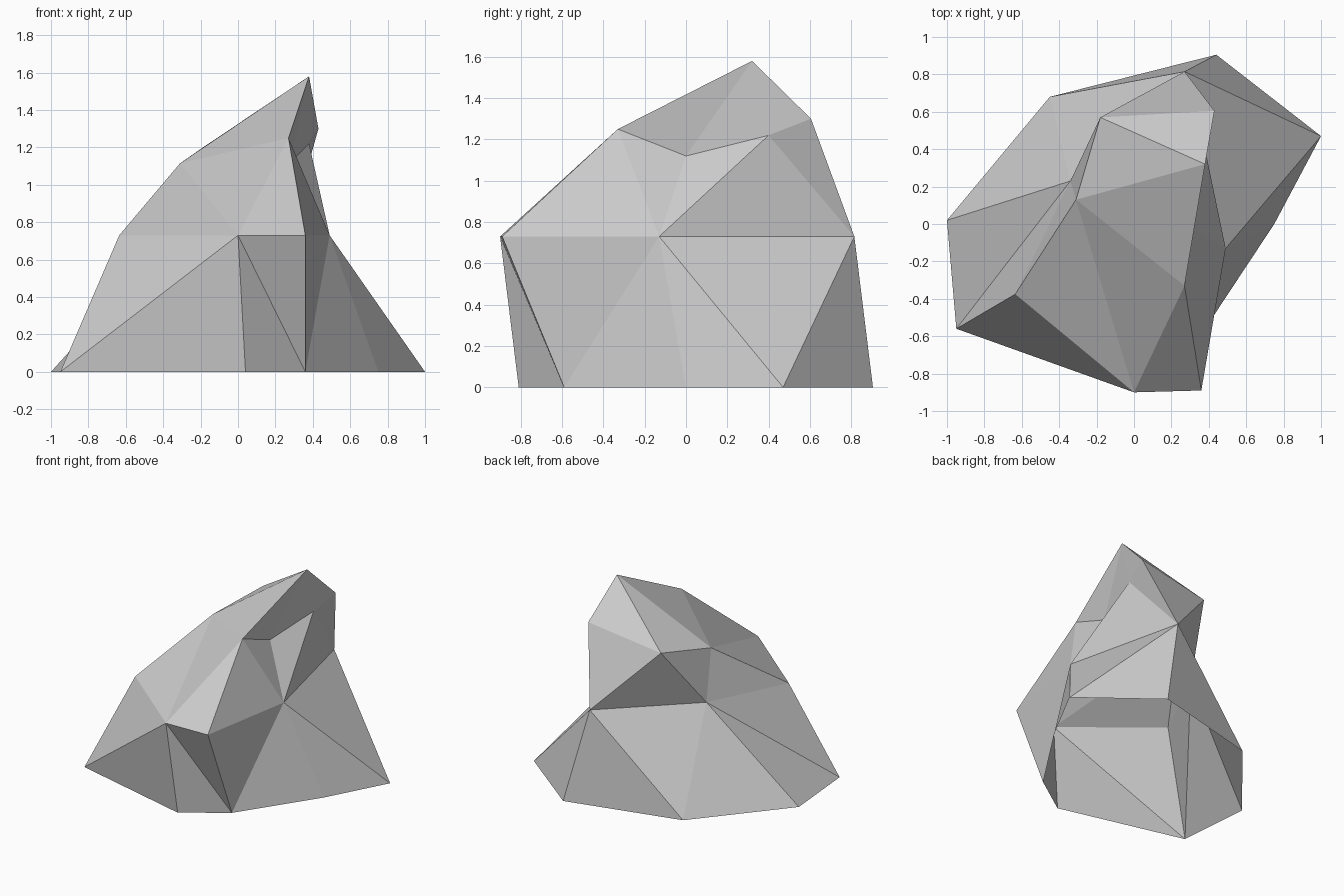
import bpy
import bmesh

default_cube = bpy.data.objects.get("Cube")
if default_cube:
    bpy.data.objects.remove(default_cube, do_unlink=True)

# One plain stone colour
stone = bpy.data.materials.new("stone_grey")
stone.use_nodes = True
colour = (0.6, 0.6, 0.6, 1.0)
stone.diffuse_color = colour
shader = next(n for n in stone.node_tree.nodes if n.type == "BSDF_PRINCIPLED")
shader.inputs["Base Color"].default_value = colour
shader.inputs["Roughness"].default_value = 0.9

# Rock cross-sections, each counter-clockwise from the front left corner
ground_outline = [(0.36, -0.59), (0.75, 0), (1, 0.47), (0.44, 0.905),
                  (-0.45, 0.68), (-1, 0.02), (-0.95, -0.56), (0.04, -0.81)]
shoulder_outline = [(0.36, -0.89), (0.49, -0.13), (0.27, 0.815),
                    (-0.34, 0.23), (-0.635, -0.375), (0, -0.9)]
shoulder_height = 0.73
crown_points = [(0.27, -0.33, 1.25), (0.28, 0, 1.12), (0.38, 0.4, 1.22),
                (0.43, 0.605, 1.3), (-0.18, 0.57, 1.205), (-0.31, 0.13, 1.115)]
peak_point = (0.38, 0.32, 1.58)


def add_ring(bm, points):
    return [bm.verts.new(p) for p in points]


def stitch(bm, lower, upper, steps):
    """Join two rings with triangles; each step advances the lower (L) or upper (U) ring."""
    i = j = 0
    for step in steps:
        low, high = lower[i % len(lower)], upper[j % len(upper)]
        if step == "L":
            i += 1
            bm.faces.new((low, lower[i % len(lower)], high))
        else:
            j += 1
            bm.faces.new((low, upper[j % len(upper)], high))


bm = bmesh.new()
ground = add_ring(bm, [(x, y, 0) for x, y in ground_outline])
shoulder = add_ring(bm, [(x, y, shoulder_height) for x, y in shoulder_outline])
crown = add_ring(bm, crown_points)
peak = bm.verts.new(peak_point)

# Skirt, upper sides with the overhang, and the pointed top; the underside is open
stitch(bm, ground, shoulder, "ULLULLULLUULLU")
stitch(bm, shoulder, crown, "LUULUULULLUL")
for a, b in zip(crown, crown[1:] + crown[:1]):
    bm.faces.new((a, b, peak))

mesh = bpy.data.meshes.new("rock")
bm.to_mesh(mesh)
bm.free()
mesh.materials.append(stone)
mesh.shade_flat()
rock = bpy.data.objects.new("rock", mesh)
bpy.context.collection.objects.link(rock)
